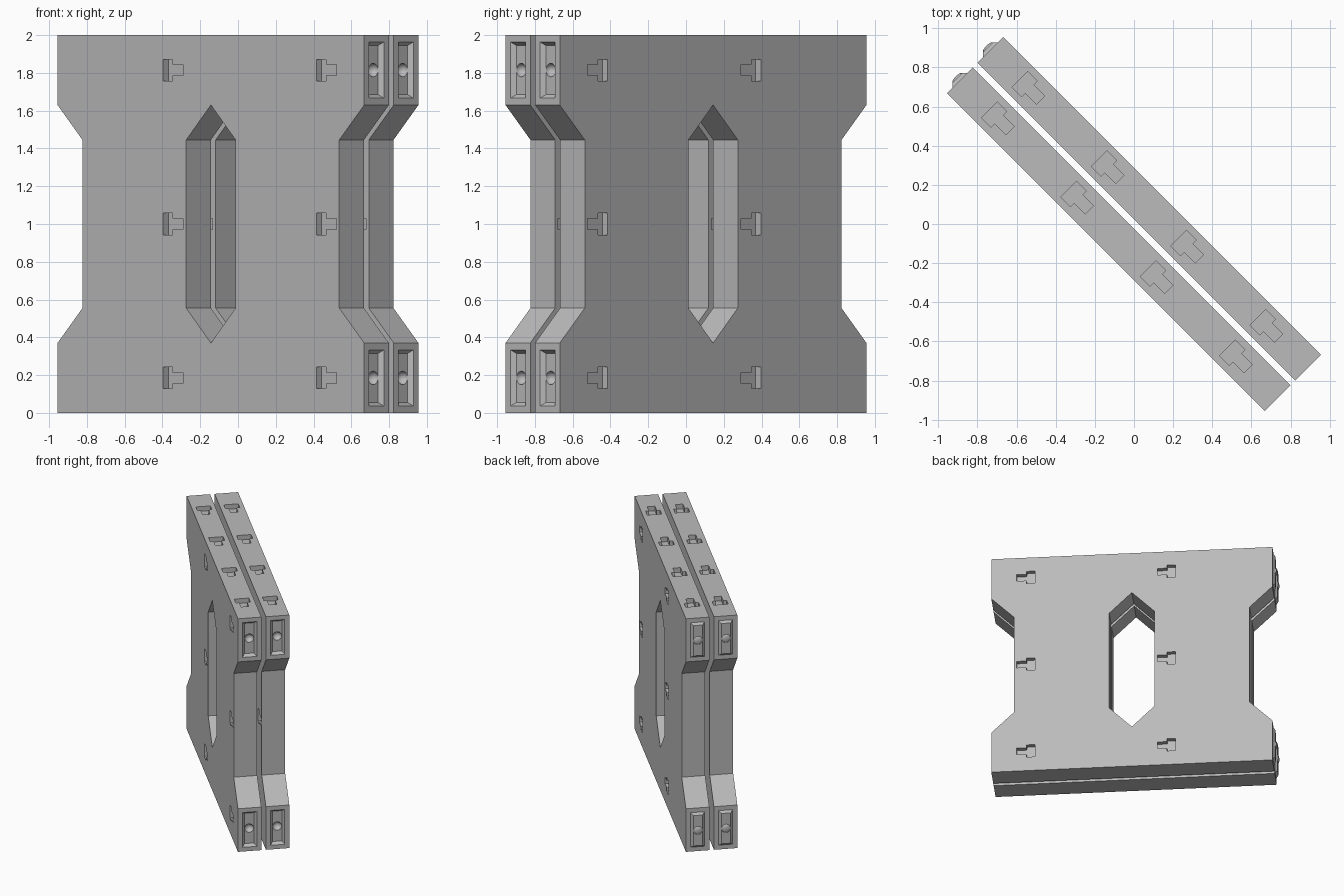
import bpy, bmesh, math
from mathutils import Matrix, Vector

cube = bpy.data.objects.get("Cube")
if cube:
    bpy.data.objects.remove(cube, do_unlink=True)

LENGTH, THICK, HEIGHT = 1.148, 0.185, 2.0   # half length, thickness, height
OFFSET = 0.1105                             # panel centre from the middle
DEPTH = 0.04                                # slot depth
END_Z = (0.185, 1.815)                      # joint heights
TURN = Matrix.Rotation(math.radians(-45), 4, 'Z')
FACING = Matrix.Rotation(math.radians(90), 4, 'X')

grey = bpy.data.materials.new("plain grey")
grey.use_nodes = True
colour = (0.5, 0.5, 0.5, 1)
grey.diffuse_color = colour
grey.node_tree.nodes["Principled BSDF"].inputs["Base Color"].default_value = colour


def prism(bm, pts, half, matrix):
    """Extrude a flat outline by +-half along local z."""
    low = [bm.verts.new(matrix @ Vector((x, y, -half))) for x, y in pts]
    high = [bm.verts.new(matrix @ Vector((x, y, half))) for x, y in pts]
    bm.faces.new(low[::-1])
    bm.faces.new(high)
    for i in range(len(pts)):
        j = (i + 1) % len(pts)
        bm.faces.new((low[i], low[j], high[j], high[i]))


def frustum(bm, x0, x1, y, z, taper):
    """Rectangular block along x that narrows from x0 to x1."""
    rings = []
    for x, t in ((x0, 0), (x1, taper)):
        a, b = 0.057 - t, 0.15 - t
        rings.append([bm.verts.new((x, y + s * a, z + q * b))
                      for s, q in ((-1, -1), (1, -1), (1, 1), (-1, 1))])
    bm.faces.new(rings[0][::-1])
    bm.faces.new(rings[1])
    for i in range(4):
        j = (i + 1) % 4
        bm.faces.new((rings[0][i], rings[0][j], rings[1][j], rings[1][i]))


def ball(bm, x, y, z, flat):
    m = Matrix.Translation((x, y, z)) @ Matrix.Diagonal((flat, 1, 1, 1))
    m = m @ Matrix.Rotation(math.radians(90), 4, 'Y')
    bmesh.ops.create_uvsphere(bm, u_segments=24, v_segments=12, radius=0.036, matrix=m)


def make(name, bm):
    bmesh.ops.recalc_face_normals(bm, faces=bm.faces)
    mesh = bpy.data.meshes.new(name)
    bm.to_mesh(mesh)
    bm.free()
    mesh.materials.append(grey)
    ob = bpy.data.objects.new(name, mesh)
    ob.matrix_world = TURN
    bpy.context.collection.objects.link(ob)
    return ob


def select(ob):
    bpy.ops.object.select_all(action='DESELECT')
    ob.select_set(True)
    bpy.context.view_layer.objects.active = ob


def cut(ob, bm):
    cutter = make("cutter", bm)
    cutter.hide_render = True
    mod = ob.modifiers.new("cut", 'BOOLEAN')
    mod.operation, mod.solver, mod.object = 'DIFFERENCE', 'EXACT', cutter
    select(ob)
    bpy.ops.object.modifier_apply(modifier=mod.name)
    bpy.data.objects.remove(cutter, do_unlink=True)


# Outlines: notched panel, pointed window and T slot
quarter = [(LENGTH, 0.63), (0.961, 0.445)]
right = [(LENGTH, -1)] + [(x, -z) for x, z in quarter] + quarter[::-1] + [(LENGTH, 1)]
panel_outline = right + [(-x, -z) for x, z in right]
window_outline = [(0, -0.63), (0.185, -0.445), (0.185, 0.445),
                  (0, 0.63), (-0.185, 0.445), (-0.185, -0.445)]
upper = [(0.075, 0.03), (-0.005, 0.03), (-0.005, 0.057), (-0.075, 0.057)]
slot_outline = upper + [(x, -y) for x, y in upper[::-1]]

for label, y in (("front", -OFFSET), ("back", OFFSET)):
    centre = Matrix.Translation((0, y, 1)) @ FACING

    # Panel body
    bm = bmesh.new()
    prism(bm, panel_outline, THICK / 2, centre)
    panel = make(label + "_panel", bm)

    # Window, slots and tapered end sockets
    bm = bmesh.new()
    prism(bm, window_outline, THICK, centre)
    for k in (-3, -1, 1, 3):
        prism(bm, slot_outline, DEPTH, Matrix.Translation((k * 0.287, y, HEIGHT)))
    for side in (-1, 1):
        for x in (-0.283, 0.865):
            for z in (END_Z[0], 1, END_Z[1]):
                spot = Matrix.Translation((x, y + side * THICK / 2, z))
                prism(bm, slot_outline, DEPTH, spot @ FACING)
    for z in END_Z:
        frustum(bm, LENGTH + 0.001, LENGTH - 0.025, y, z, 0.02)
    cut(panel, bm)

    # Round dimples in the sockets
    bm = bmesh.new()
    for z in END_Z:
        ball(bm, LENGTH - 0.025, y, z, 1)
    cut(panel, bm)

    # Tapered bosses with shallow domes on the other end
    bm = bmesh.new()
    for z in END_Z:
        frustum(bm, 0.002 - LENGTH, -LENGTH - 0.018, y, z, 0.02)
        ball(bm, -LENGTH - 0.017, y, z, 0.35)
    bosses = make(label + "_end_bosses", bm)

    for ob in (panel, bosses):
        select(ob)
        bpy.ops.object.shade_smooth_by_angle(angle=math.radians(25))
